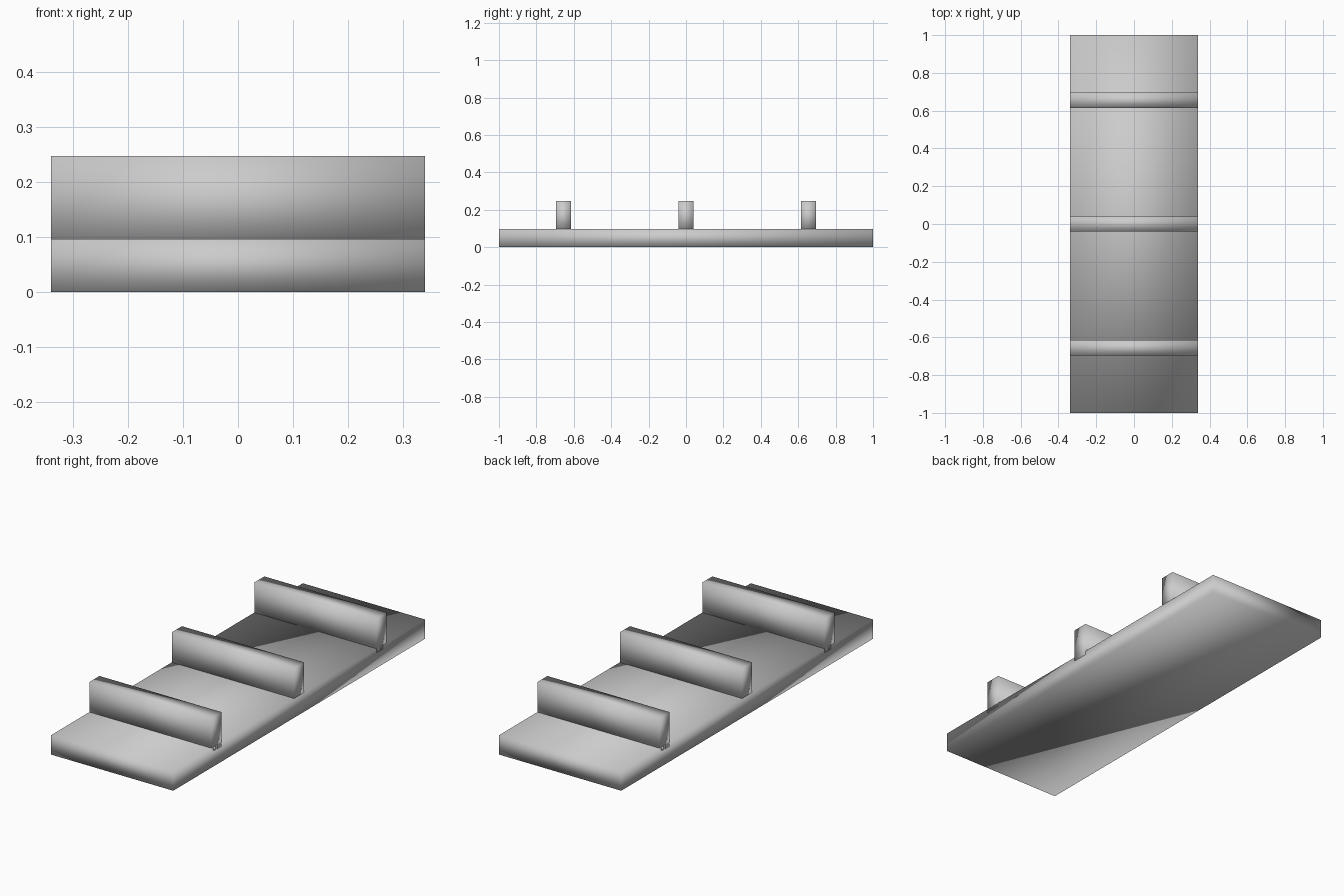
import bpy

# Remove the default object
cube = bpy.data.objects.get("Cube")
if cube:
    bpy.data.objects.remove(cube, do_unlink=True)

# Single grey material
grey = bpy.data.materials.new("light_grey")
grey.use_nodes = True
color = (0.6, 0.6, 0.6, 1.0)
grey.diffuse_color = color
grey.node_tree.nodes["Principled BSDF"].inputs["Base Color"].default_value = color

WIDTH = 0.68
SLAB_TOP = 0.097
BAR_TOP = 0.248
EMBED = 0.02


def add_box(name, y, depth, bottom, top):
    """Full-width box with softly shaded corners."""
    bpy.ops.mesh.primitive_cube_add(size=1, location=(0, y, (bottom + top) / 2))
    box = bpy.context.object
    box.name = name
    box.scale = (WIDTH, depth, top - bottom)
    bpy.ops.object.transform_apply(location=False, rotation=False, scale=True)
    bpy.ops.object.shade_smooth()
    box.data.materials.append(grey)
    return box


# Base plank
add_box("plank", 0, 2.0, 0, SLAB_TOP)

# Three cross bars, slightly sunk into the plank
for name, y in (("front_bar", -0.655), ("middle_bar", 0), ("back_bar", 0.655)):
    add_box(name, y, 0.08, SLAB_TOP - EMBED, BAR_TOP)
